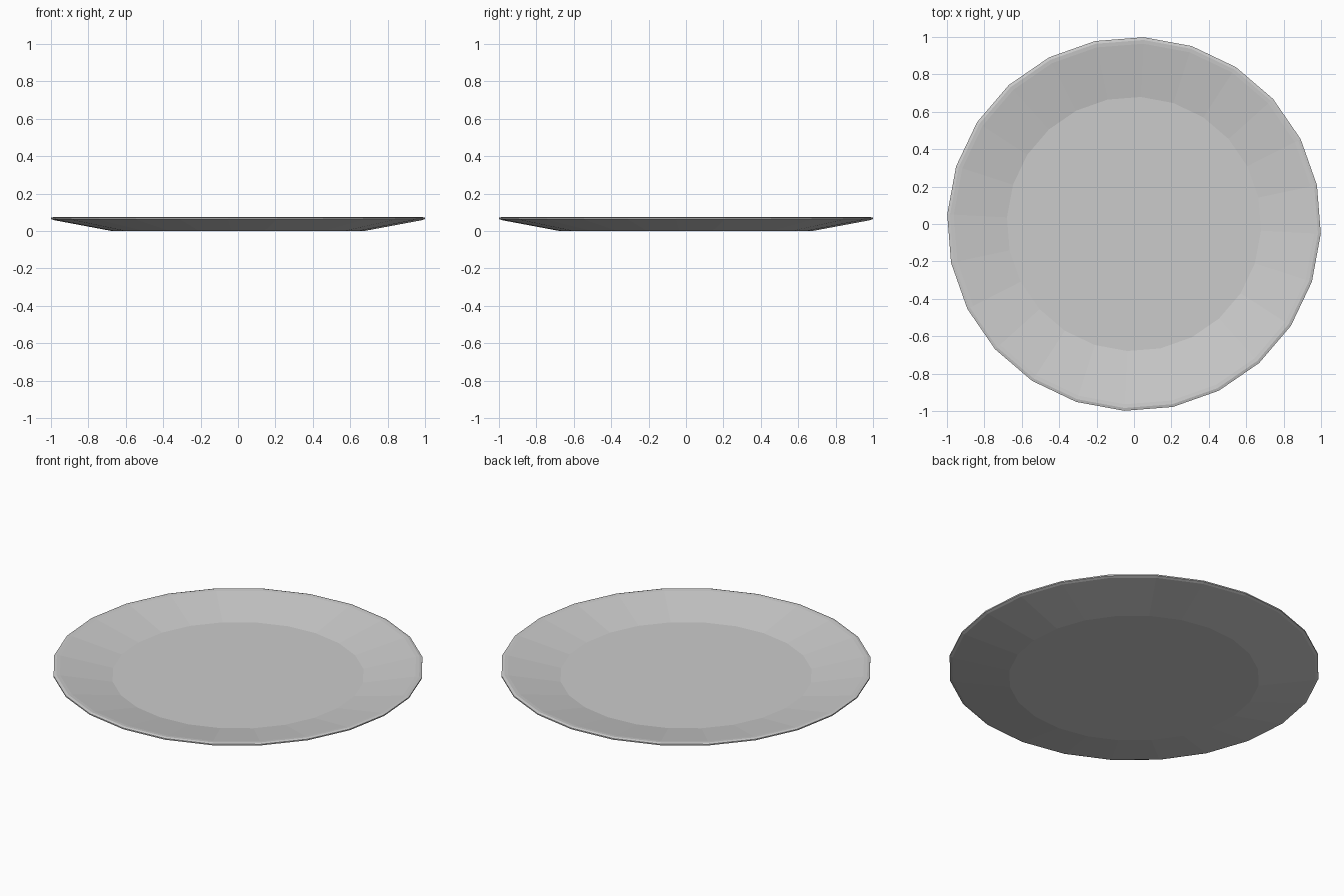
import bpy, bmesh, math

if "Cube" in bpy.data.objects:
    bpy.data.objects.remove(bpy.data.objects["Cube"])

SIDES = 24
OFFSET = math.radians(-3)

# Plate cross-section (radius, height): underside, rim edge, upper side
profile = [(0.675, 0.0), (0.985, 0.058), (1.0, 0.064), (1.0, 0.071),
           (0.985, 0.075), (0.965, 0.073), (0.68, 0.018)]

bm = bmesh.new()
rings = []
for r, z in profile:
    rings.append([bm.verts.new((r * math.cos(OFFSET + math.tau * i / SIDES),
                                r * math.sin(OFFSET + math.tau * i / SIDES), z))
                  for i in range(SIDES)])

# Sloped sides and rim
for a, b in zip(rings, rings[1:]):
    for i in range(SIDES):
        j = (i + 1) % SIDES
        bm.faces.new((a[i], a[j], b[j], b[i]))

# Flat base and flat eating surface
bm.faces.new(rings[0][::-1])
bm.faces.new(rings[-1])
bmesh.ops.recalc_face_normals(bm, faces=bm.faces)

mesh = bpy.data.meshes.new("plate")
bm.to_mesh(mesh)
bm.free()
plate = bpy.data.objects.new("plate", mesh)
bpy.context.collection.objects.link(plate)
